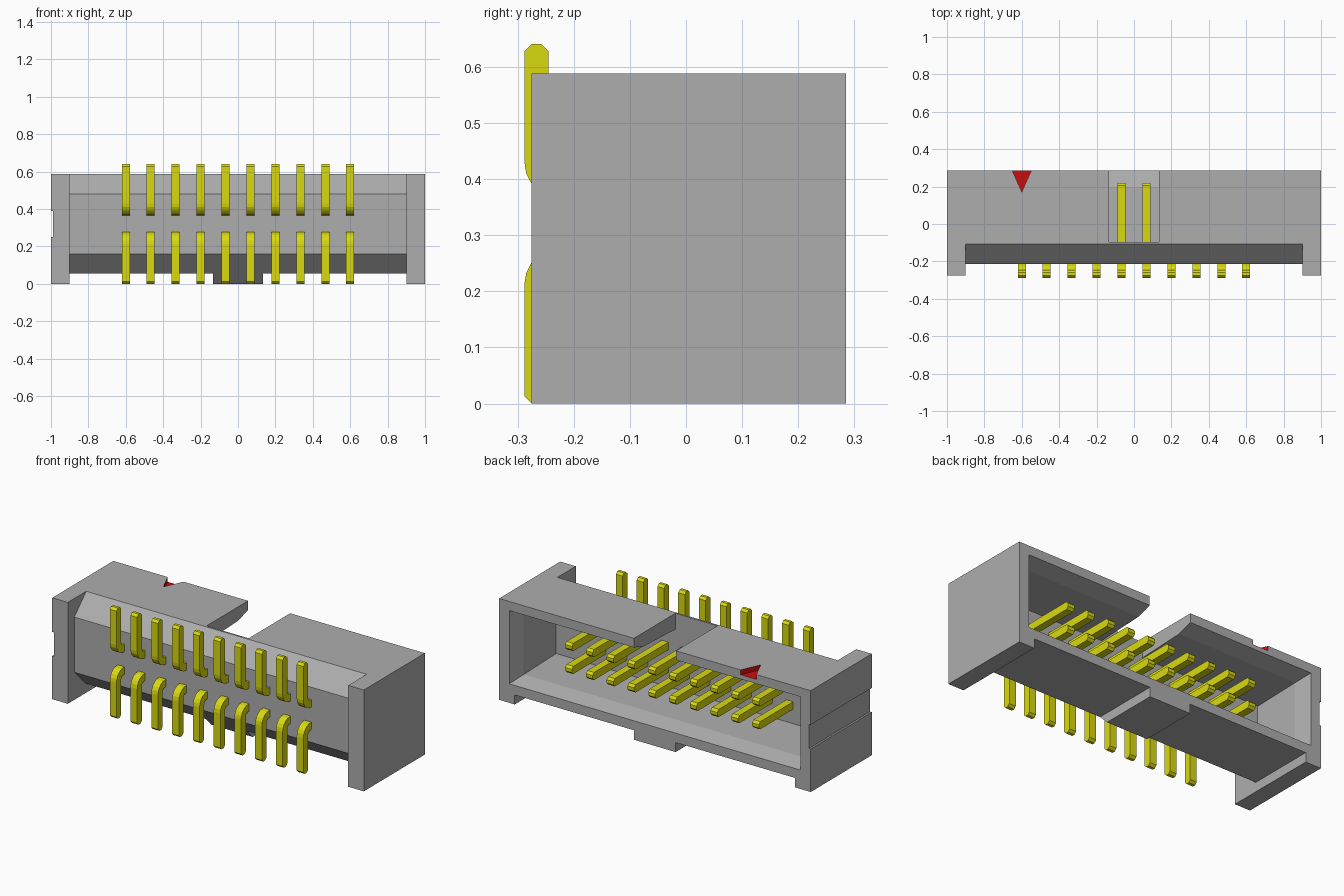
import bpy, bmesh, math
from mathutils import Vector

if "Cube" in bpy.data.objects:
    bpy.data.objects.remove(bpy.data.objects["Cube"])


def material(name, rgb):
    m = bpy.data.materials.new(name)
    m.use_nodes = True
    m.diffuse_color = (*rgb, 1)
    m.node_tree.nodes["Principled BSDF"].inputs["Base Color"].default_value = (*rgb, 1)
    return m


GREY = material("housing grey", (0.42, 0.42, 0.42))
YELLOW = material("pin yellow", (0.70, 0.70, 0.005))
RED = material("marker red", (0.60, 0.004, 0.004))


def loft(name, rings, mat):
    """Closed solid through a list of rings with equal point counts."""
    bm = bmesh.new()
    loops = [[bm.verts.new(p) for p in ring] for ring in rings]
    n = len(loops[0])
    for a, b in zip(loops, loops[1:]):
        for i in range(n):
            j = (i + 1) % n
            bm.faces.new((a[i], a[j], b[j], b[i]))
    bm.faces.new(loops[0])
    bm.faces.new(loops[-1])
    bmesh.ops.recalc_face_normals(bm, faces=bm.faces)
    me = bpy.data.meshes.new(name)
    bm.to_mesh(me)
    bm.free()
    me.materials.append(mat)
    ob = bpy.data.objects.new(name, me)
    bpy.context.collection.objects.link(ob)
    return ob


def extrude_x(name, profile, x0, x1, mat):
    return loft(name, [[(x, y, z) for y, z in profile] for x in (x0, x1)], mat)


def box(name, x, y, z, mat):
    return extrude_x(name, [(y[0], z[0]), (y[1], z[0]), (y[1], z[1]), (y[0], z[1])],
                     x[0], x[1], mat)


def cut(target, cutter):
    cutter.hide_render = True
    mod = target.modifiers.new("cut", 'BOOLEAN')
    mod.operation = 'DIFFERENCE'
    mod.solver = 'EXACT'
    mod.material_mode = 'TRANSFER'
    mod.object = cutter
    bpy.context.view_layer.objects.active = target
    bpy.ops.object.modifier_apply(modifier=mod.name)
    bpy.data.objects.remove(cutter)


# Housing block, with the end walls standing proud of a chamfered front
BACK, DEEP = 0.285, -0.095
housing = box("housing", (-1, 1), (-0.275, BACK), (0, 0.588), GREY)
cut(housing, extrude_x("front_cutter", [
    (-0.4, 0.7), (0.007, 0.7), (-0.215, 0.48), (-0.215, 0.16), (0.045, -0.1), (-0.4, -0.1)],
    -0.9, 0.9, GREY))

# Underside raised on both sides of the central key
for x in ((-0.9, -0.133), (0.133, 0.9)):
    cut(housing, box("underside_cutter", x, (-0.5, 0.5), (-0.1, 0.055), GREY))

# Socket cavity, narrowing from the mouth
sections = [(0.40, 0.935, 0.110, 0.535), (BACK, 0.935, 0.110, 0.535),
            (0.195, 0.905, 0.138, 0.507), (DEEP, 0.900, 0.150, 0.495)]
cut(housing, loft("cavity_cutter", [
    [(-w, y, lo), (w, y, lo), (w, y, hi), (-w, y, hi)] for y, w, lo, hi in sections], GREY))

# Key slot in the top wall and shallow groove in one end
cut(housing, box("slot_cutter", (-0.135, 0.135), (DEEP, 0.4), (0.3, 0.7), GREY))
cut(housing, box("groove_cutter", (-1.1, -0.99), (-0.5, 0.5), (0.25, 0.39), GREY))

# Red engraved arrow marking the first pin
cut(housing, loft("marker_cutter", [
    [(-0.655, 0.295, z), (-0.545, 0.295, z), (-0.6, 0.172, z)] for z in (0.56, 0.65)], RED))


# Pins: a straight contact bent into an upright tail
def pin_profile(zc, side, end):
    h, c, y_out, y_in, tip = 0.0225, 0.013, -0.288, -0.245, 0.22
    r_out, r_in = 0.065, 0.022
    pts = [(tip - c, -h), (tip, -h + c), (tip, h - c), (tip - c, h)]
    cy, cz = y_out + r_out, -h + r_out
    inner = [(cy - r_in * math.sin(t), cz - r_in * math.cos(t))
             for t in [math.pi / 2 * i / 5 for i in range(6)]]
    outer = [(cy - r_out * math.sin(t), cz - r_out * math.cos(t))
             for t in [math.pi / 2 * i / 5 for i in range(6)]]
    top = abs(end - zc)
    pts += inner
    pts += [(y_in, top - c), (y_in - c, top), (y_out + c, top), (y_out, top - c)]
    pts += outer[::-1]
    return [(y, zc + side * z) for y, z in pts]


for row, zc, side, end in (("upper", 0.388, 1, 0.641), ("lower", 0.255, -1, 0.0)):
    first = extrude_x(f"{row}_pin_1", pin_profile(zc, side, end), -0.0215, 0.0215, YELLOW)
    first.location.x = -0.6
    for i in range(1, 10):
        ob = bpy.data.objects.new(f"{row}_pin_{i + 1}", first.data)
        ob.location.x = -0.6 + i * 1.2 / 9
        bpy.context.collection.objects.link(ob)
